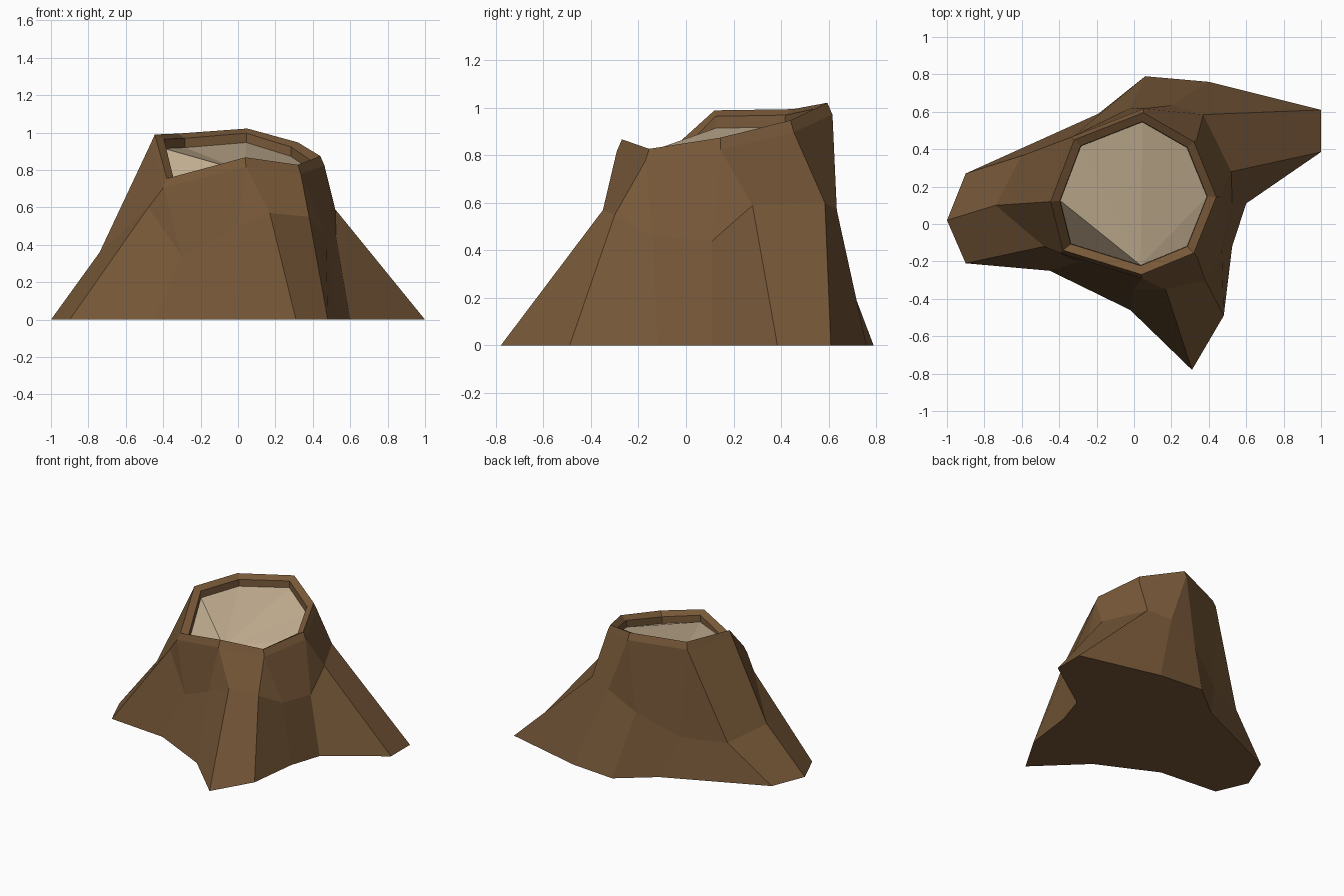
import bpy, bmesh

if "Cube" in bpy.data.objects:
    bpy.data.objects.remove(bpy.data.objects["Cube"])


def material(name, color):
    m = bpy.data.materials.new(name)
    m.diffuse_color = (*color, 1)
    m.use_nodes = True
    m.node_tree.nodes["Principled BSDF"].inputs["Base Color"].default_value = m.diffuse_color
    return m


bark = material("bark brown", (0.185, 0.098, 0.040))
wood = material("cut wood beige", (0.56, 0.44, 0.29))

# Footprint on the ground, running anticlockwise from the left root
foot = [(-1, .02), (-.9, -.21), (-.45, -.25), (-.02, -.46), (.31, -.78), (.48, -.49), (.525, -.12),
        (.6, .11), (1, .385), (1, .61), (.4, .76), (.06, .79), (-.19, .59), (-.9, .27)]
# Knee of each root, where the trunk starts to flare
knee = [(-.74, .1, .36), (-.48, -.12, .6), (-.3, -.2, .34), (0, -.35, .5), (.17, -.35, .57),
        (.38, -.3, .55), (.47, -.14, .46), (.525, .11, .44), (.52, .28, .59), (.37, .585, .6),
        (.2, .635, .57), (-.02, .62, .45), (-.3, .49, .29), (-.6, .365, .28)]
# Slanted eight-sided rim of the cut
rim = [(-.445, .12, .99), (-.38, -.14, .755), (.04, -.27, .868), (.32, -.155, .828),
       (.44, .145, .875), (.32, .44, .948), (.05, .595, 1.022), (-.32, .45, .995)]
# Rim corner that each knee runs up to
owner = [0, 1, 1, 2, 2, 3, 3, 4, 4, 5, 6, 6, 7, 7]
CX, CY = 0.0, 0.16


def ring_from_rim(scale, drop):
    return [(CX + (x - CX) * scale, CY + (y - CY) * scale, z - drop) for x, y, z in rim]


def add_ring(bm, pts):
    return [bm.verts.new(p) for p in pts]


def bridge(bm, low, high, link=None):
    n = len(low)
    link = link or list(range(n))
    for i in range(n):
        j = (i + 1) % n
        a, b = high[link[i]], high[link[j]]
        bm.faces.new([low[i], low[j], b] + ([a] if a is not b else []))


def finish(bm, name, mat):
    bmesh.ops.recalc_face_normals(bm, faces=bm.faces[:])
    me = bpy.data.meshes.new(name)
    bm.to_mesh(me)
    bm.free()
    me.materials.append(mat)
    ob = bpy.data.objects.new(name, me)
    bpy.context.collection.objects.link(ob)


# Trunk with roots, collar, rim and recessed inner wall
bm = bmesh.new()
ground = add_ring(bm, [(x, y, 0) for x, y in foot])
knees = add_ring(bm, knee)
collar = add_ring(bm, ring_from_rim(1.05, .05))
lip = add_ring(bm, rim)
inner = add_ring(bm, ring_from_rim(.89, .025))
floor = add_ring(bm, ring_from_rim(.885, .075))
bridge(bm, ground, knees)
bridge(bm, knees, collar, owner)
bridge(bm, collar, lip)
bridge(bm, lip, inner)
bridge(bm, inner, floor)
bm.faces.new(ground[::-1])
bm.normal_update()
me = bpy.data.meshes.new("trunk")
bm.to_mesh(me)
bm.free()
me.materials.append(bark)
bpy.context.collection.objects.link(bpy.data.objects.new("trunk", me))

# Cut wood surface, with one tilted facet at the low front left corner
bm = bmesh.new()
cut = add_ring(bm, ring_from_rim(.885, .075))
bm.faces.new(cut[:3])
for i in range(3, 8):
    bm.faces.new([cut[2], cut[i], cut[(i + 1) % 8]])
finish(bm, "cut_surface", wood)
for f in bpy.data.objects["cut_surface"].data.polygons:
    if f.normal.z < 0:
        f.flip()
